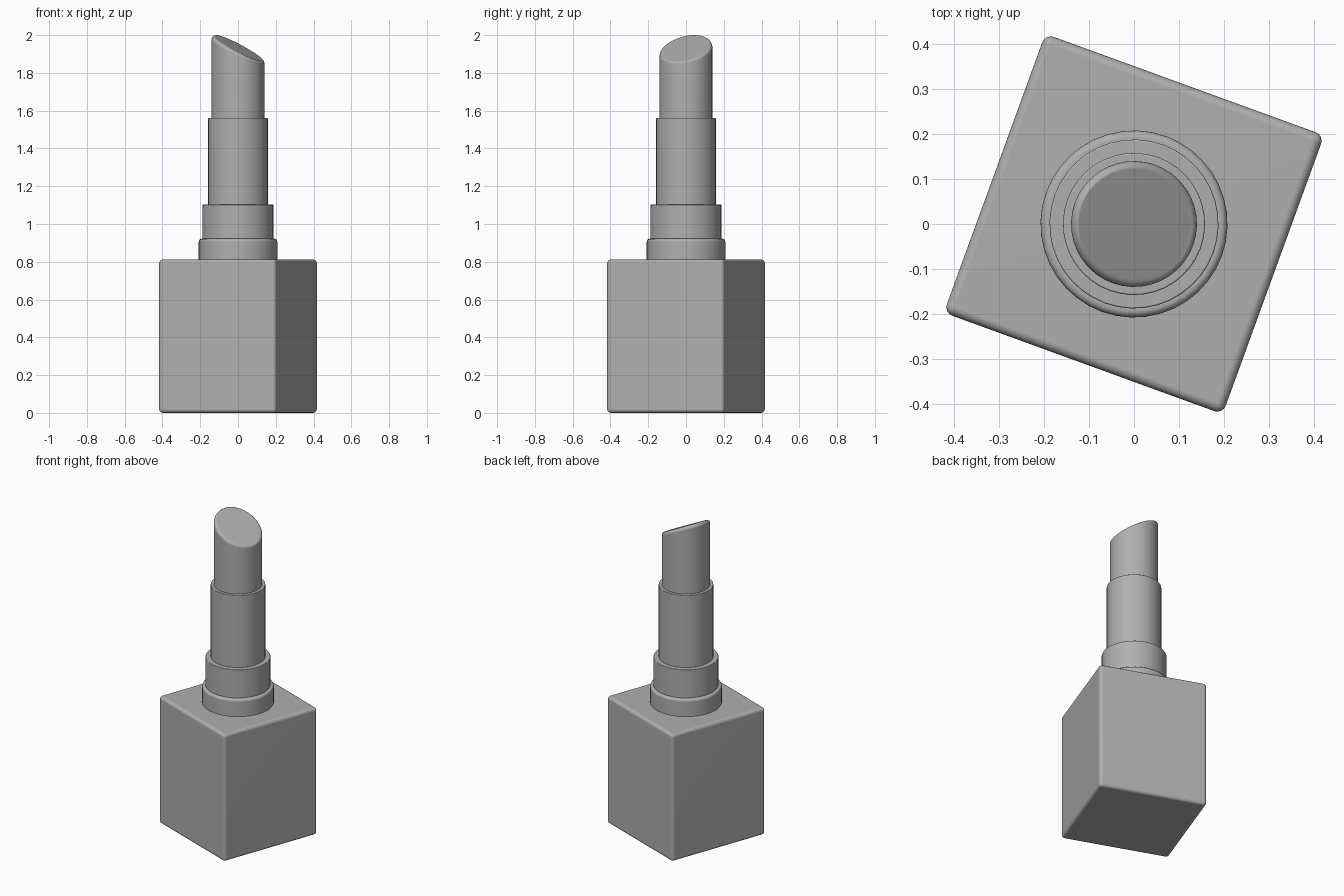
import bpy, bmesh, math

if "Cube" in bpy.data.objects:
    bpy.data.objects.remove(bpy.data.objects["Cube"])

TURN = math.radians(-20)   # whole model is turned about z
SIDES = 40

# darker grey shared by every part
grey = bpy.data.materials.new("dark_grey")
grey.diffuse_color = (0.43, 0.43, 0.43, 1)
grey.use_nodes = True
grey.node_tree.nodes["Principled BSDF"].inputs["Base Color"].default_value = grey.diffuse_color


def finish(bm, name, angle=50):
    bmesh.ops.recalc_face_normals(bm, faces=bm.faces)
    mesh = bpy.data.meshes.new(name)
    bm.to_mesh(mesh)
    bm.free()
    mesh.materials.append(grey)
    obj = bpy.data.objects.new(name, mesh)
    bpy.context.collection.objects.link(obj)
    obj.rotation_euler.z = TURN
    bpy.ops.object.select_all(action='DESELECT')
    obj.select_set(True)
    bpy.context.view_layer.objects.active = obj
    bpy.ops.object.shade_smooth_by_angle(angle=math.radians(angle))
    # keeps the large faces flat next to their rounded edges
    weighted = obj.modifiers.new("flat_faces", 'WEIGHTED_NORMAL')
    weighted.keep_sharp = True
    return obj


def cylinder(radius, z0, z1, slope=0.0, bevel=0.0, top=None):
    """Closed cylinder; the top can be slanted along x, its rim rounded."""
    bm = bmesh.new()
    bmesh.ops.create_cone(bm, cap_ends=True, segments=SIDES,
                          radius1=radius, radius2=radius, depth=1)
    upper = [v for v in bm.verts if v.co.z > 0]
    rim = [e for e in bm.edges if all(v.co.z > 0 for v in e.verts)]
    for v in bm.verts:
        v.co.z = z1 - slope * v.co.x if v in upper else z0
    bmesh.ops.bevel(bm, geom=rim, offset=bevel, segments=4,
                    profile=0.5, affect='EDGES')
    if top is not None:                      # settle on an exact peak height
        shift = top - max(v.co.z for v in bm.verts)
        for v in bm.verts:
            if v.co.z > z0 + 0.001:
                v.co.z += shift
    return bm


# square base with rounded edges
bm = bmesh.new()
bmesh.ops.create_cube(bm, size=1)
for v in bm.verts:
    v.co.x *= 0.66
    v.co.y *= 0.66
    v.co.z = (v.co.z + 0.5) * 0.812
bmesh.ops.bevel(bm, geom=bm.edges[:], offset=0.02, segments=4,
                profile=0.5, affect='EDGES')
finish(bm, "square_base")

# stepped collars and inner tube
for name, radius, z0, z1, bevel in [
        ("lower_collar", 0.208, 0.79, 0.922, 0.016),
        ("upper_collar", 0.188, 0.90, 1.102, 0.004),
        ("inner_tube", 0.158, 1.08, 1.562, 0.004)]:
    finish(cylinder(radius, z0, z1, bevel=bevel), name)

# slanted colour stick
finish(cylinder(0.14, 1.54, 1.935, slope=0.48, bevel=0.018, top=2.0),
       "slanted_stick")
